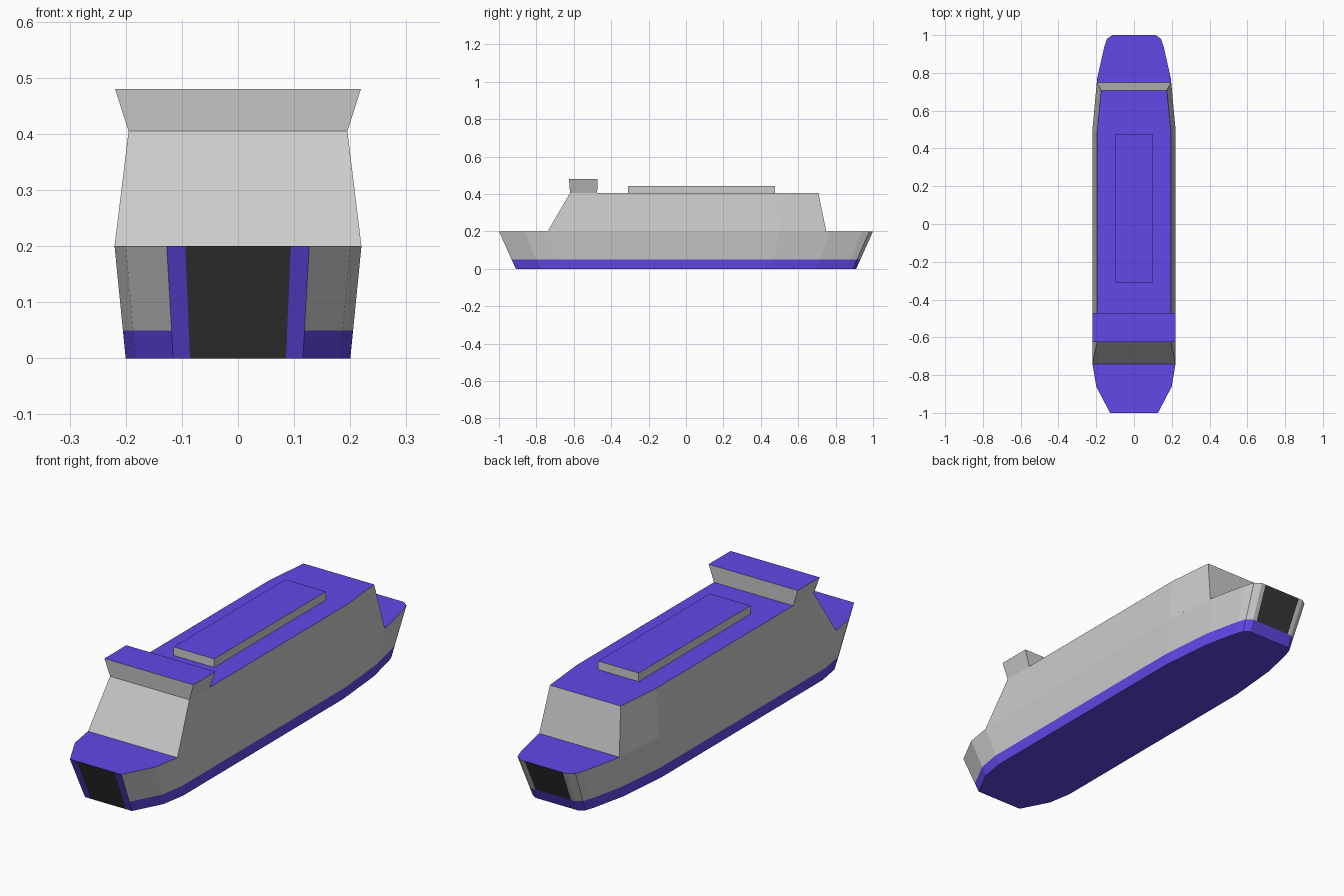
import bpy

if "Cube" in bpy.data.objects:
    bpy.data.objects.remove(bpy.data.objects["Cube"])


def material(name, rgb):
    m = bpy.data.materials.new(name)
    m.diffuse_color = (*rgb, 1)
    m.use_nodes = True
    m.node_tree.nodes["Principled BSDF"].inputs["Base Color"].default_value = m.diffuse_color
    return m


GREY = material("grey_paint", (0.8, 0.8, 0.8))
BLUE = material("blue_paint", (0.12, 0.065, 0.8))
BLACK = material("black_door", (0.04, 0.04, 0.04))
PALETTE = [GREY, BLUE, BLACK]


def loft(name, levels, side=lambda band, seg: 0, top=1, bottom=0):
    """Stack mirrored half outlines (height, [(x, y)...] front to back) into a solid."""
    verts, faces, mats = [], [], []
    for z, half in levels:
        ring = half + [(-x, y) for x, y in reversed(half)]
        verts += [(x, y, z) for x, y in ring]
    n = len(levels[0][1]) * 2
    for band in range(len(levels) - 1):
        for i in range(n):
            a, b = band * n + i, band * n + (i + 1) % n
            faces.append((a, b, b + n, a + n))
            mats.append(side(band, i))
    faces += [tuple(reversed(range(n))), tuple(range(len(verts) - n, len(verts)))]
    mats += [bottom, top]
    mesh = bpy.data.meshes.new(name)
    mesh.from_pydata(verts, [], faces)
    for m in PALETTE:
        mesh.materials.append(m)
    for poly, m in zip(mesh.polygons, mats):
        poly.material_index = m
    obj = bpy.data.objects.new(name, mesh)
    bpy.context.collection.objects.link(obj)
    return obj


def scaled(half, s):
    return [(x * s, y * s) for x, y in half]


# Hull: deck outline shrinking towards the keel, with a ramp door at each end
deck = [(0.094, -1), (0.127, -1), (0.2, -0.86), (0.22, -0.74), (0.22, 0.5),
        (0.195, 0.77), (0.157, 0.94), (0.143, 0.98), (0.115, 1), (0.094, 1)]


def hull_paint(band, seg):
    if seg == 19 or (seg == 9 and band == 1):
        return 2                      # front and rear doors
    if seg in (0, 18) or band == 0:
        return 1                      # door frame and waterline stripe
    return 0


loft("hull", [(0, scaled(deck, 0.91)), (0.05, scaled(deck, 0.9325)), (0.2, deck)],
     side=hull_paint, bottom=1)

# Superstructure with raked front and rear
loft("superstructure", [
    (0.2, [(0.22, -0.74), (0.22, 0.5), (0.197, 0.75)]),
    (0.405, [(0.195, -0.62), (0.195, 0.49), (0.174, 0.708)])])

# Bridge flaring outwards
loft("bridge", [
    (0.405, [(0.195, -0.62), (0.195, -0.475)]),
    (0.48, [(0.219, -0.626), (0.219, -0.472)])])

# Raised roof panel
panel = [(0.1, -0.31), (0.1, 0.475)]
loft("roof_panel", [(0.4, panel), (0.443, panel)])
